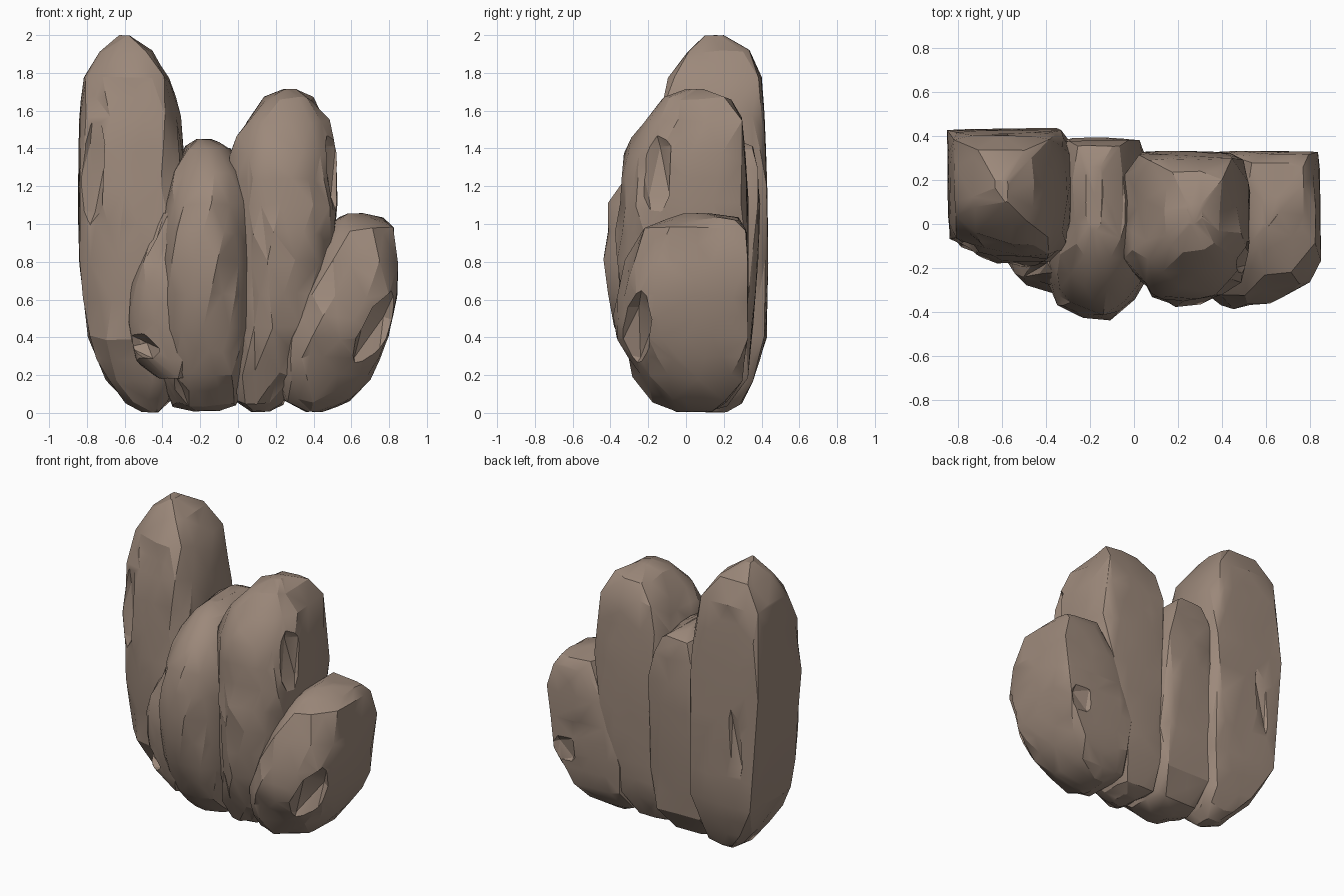
import bpy, bmesh, math, random
from mathutils import Vector, Euler

if "Cube" in bpy.data.objects:
    bpy.data.objects.remove(bpy.data.objects["Cube"])

stone = bpy.data.materials.new("warm grey stone")
stone.diffuse_color = (0.335, 0.25, 0.197, 1)
stone.use_nodes = True
stone.node_tree.nodes["Principled BSDF"].inputs["Base Color"].default_value = stone.diffuse_color


def finish(obj):
    """Smooth shading with hard chiselled edges."""
    bpy.ops.object.select_all(action='DESELECT')
    obj.select_set(True)
    bpy.context.view_layer.objects.active = obj
    bpy.ops.object.shade_smooth_by_angle(angle=math.radians(24))


def hull_object(name, points, rng):
    """Wrap points in a hull, then break its long faces into rough facets."""
    bm = bmesh.new()
    for p in points:
        bm.verts.new(p)
    res = bmesh.ops.convex_hull(bm, input=bm.verts)
    junk = {g for g in res["geom_interior"] + res["geom_unused"]
            if isinstance(g, bmesh.types.BMVert)}
    bmesh.ops.delete(bm, geom=list(junk), context='VERTS')
    bmesh.ops.recalc_face_normals(bm, faces=bm.faces)
    long_edges = [e for e in bm.edges if e.calc_length() > 0.22]
    bmesh.ops.subdivide_edges(bm, edges=long_edges, cuts=1)
    bmesh.ops.triangulate(bm, faces=bm.faces)
    bm.normal_update()
    moves = [(v, v.normal.copy()) for v in bm.verts]
    for v, n in moves:
        if n.y > 0.5 or abs(n.x) > 0.92 or abs(n.z) > 0.8:
            v.co -= n * rng.uniform(0, 0.006)
        else:
            v.co -= n * rng.uniform(-0.008, 0.024)
    me = bpy.data.meshes.new(name)
    bm.to_mesh(me)
    bm.free()
    me.materials.append(stone)
    obj = bpy.data.objects.new(name, me)
    bpy.context.collection.objects.link(obj)
    return obj


def chip(obj, centre, size, tilt):
    """Knock a shallow faceted hollow out of a boulder."""
    bpy.ops.mesh.primitive_ico_sphere_add(subdivisions=1, radius=1)
    cutter = bpy.context.object
    cutter.data.materials.append(stone)
    cutter.scale, cutter.location = size, centre
    cutter.rotation_euler = Euler([math.radians(a) for a in tilt])
    mod = obj.modifiers.new("chip", 'BOOLEAN')
    mod.operation, mod.solver, mod.object = 'DIFFERENCE', 'EXACT', cutter
    bpy.context.view_layer.objects.active = obj
    bpy.ops.object.modifier_apply(modifier=mod.name)
    bpy.data.objects.remove(cutter)


def boulder(name, seed, rows, flat_left=.95, flat_right=.95, skew=0.0, chips=()):
    """Rows are (z, xmin, xmax, ymin, ymax); the back is sheared flat and
    skew pushes the front forward on one side."""
    rng = random.Random(seed)
    points = []
    for i, (z, x0, x1, y0, y1) in enumerate(rows):
        n = 14
        inner = 0 < i < len(rows) - 1
        for k in range(n):
            a = math.tau * (k + 0.5 * (i % 2) + rng.uniform(-.2, .2)) / n
            u, v = [math.copysign(abs(t) ** 0.8, t)
                    for t in (math.cos(a), math.sin(a))]
            u = max(-1, min(1, u / (flat_right if u > 0 else flat_left)))
            s = 1 - (rng.uniform(0, 0.02) if inner else 0)
            if v > 0:
                v = min(1, v / 0.72)
            front = y0 + skew * u
            mid = (y0 + y1) / 2
            y = mid + v * s * (y1 - mid if v > 0 else mid - front)
            points.append(Vector((
                (x0 + x1) / 2 + u * s * (x1 - x0) / 2, y,
                z + (rng.uniform(-.015, .015) if inner else 0))))
    obj = hull_object(name, points, rng)
    for c in chips:
        chip(obj, *c)
    finish(obj)


# tallest boulder on the left
boulder("tall_left_boulder", 3, [
    (0.002, -.51, -.42, .12, .22), (.06, -.60, -.36, .02, .30),
    (.17, -.70, -.32, -.06, .36), (.40, -.80, -.28, -.15, .43),
    (.80, -.845, -.26, -.19, .437), (1.20, -.85, -.27, -.19, .435),
    (1.57, -.845, -.295, -.15, .42), (1.77, -.82, -.35, -.09, .405),
    (1.91, -.74, -.45, .01, .34), (2.0, -.63, -.57, .12, .20)],
    flat_left=.8, skew=-.05, chips=[
        ((-.80, -.13, 1.25), (.12, .08, .40), (0, 6, 25)),
        ((-.68, .47, .85), (.07, .07, .36), (0, 6, 0))])

# short wide boulder at the front
boulder("short_middle_boulder", 8, [
    (0.008, -.24, -.10, -.02, .12), (.04, -.35, .0, -.10, .22),
    (.20, -.41, .05, -.28, .33), (.45, -.43, .08, -.39, .36),
    (.80, -.42, .08, -.445, .385), (1.10, -.39, .06, -.41, .395),
    (1.28, -.355, .02, -.31, .385), (1.40, -.28, -.04, -.17, .36),
    (1.452, -.22, -.14, -.03, .26)])

# low ledge spilling between the two left boulders
boulder("side_ledge", 21, [
    (.18, -.42, -.26, -.22, .10), (.28, -.55, -.22, -.27, .10),
    (.48, -.585, -.20, -.31, .12), (.68, -.57, -.20, -.32, .12),
    (.79, -.54, -.20, -.31, .12), (1.06, -.40, -.26, -.26, .08)],
    flat_left=.9, skew=-.05,
    chips=[((-.53, -.24, .36), (.14, .12, .07), (0, 25, 0))])

# second tallest boulder, leaning right
boulder("tall_right_boulder", 14, [
    (0.005, .07, .17, -.03, .12), (.05, -.02, .24, -.12, .20),
    (.20, -.02, .34, -.24, .29), (.45, -.01, .43, -.33, .325),
    (.80, 0, .50, -.38, .333), (1.10, -.02, .53, -.37, .333),
    (1.37, -.05, .525, -.325, .32), (1.55, .04, .48, -.25, .30),
    (1.66, .14, .40, -.13, .24), (1.717, .24, .31, 0, .09)],
    flat_left=.93, flat_right=.93, skew=.015, chips=[
        ((.53, -.18, 1.28), (.08, .12, .30), (0, -4, 15))])

# smallest boulder on the right
boulder("small_right_boulder", 29, [
    (0.003, .36, .45, -.04, .14), (.06, .24, .60, -.17, .22),
    (.18, .215, .71, -.28, .30), (.40, .245, .80, -.37, .33),
    (.62, .32, .845, -.38, .335), (.80, .38, .85, -.32, .335),
    (.97, .46, .82, -.24, .32), (1.03, .51, .77, -.10, .28),
    (1.06, .58, .66, 0, .12)],
    flat_right=.85, skew=.05, chips=[
        ((.74, -.29, .40), (.13, .12, .30), (0, 24, 28)),
        ((.70, .36, .40), (.12, .07, .14), (0, 20, 0))])
